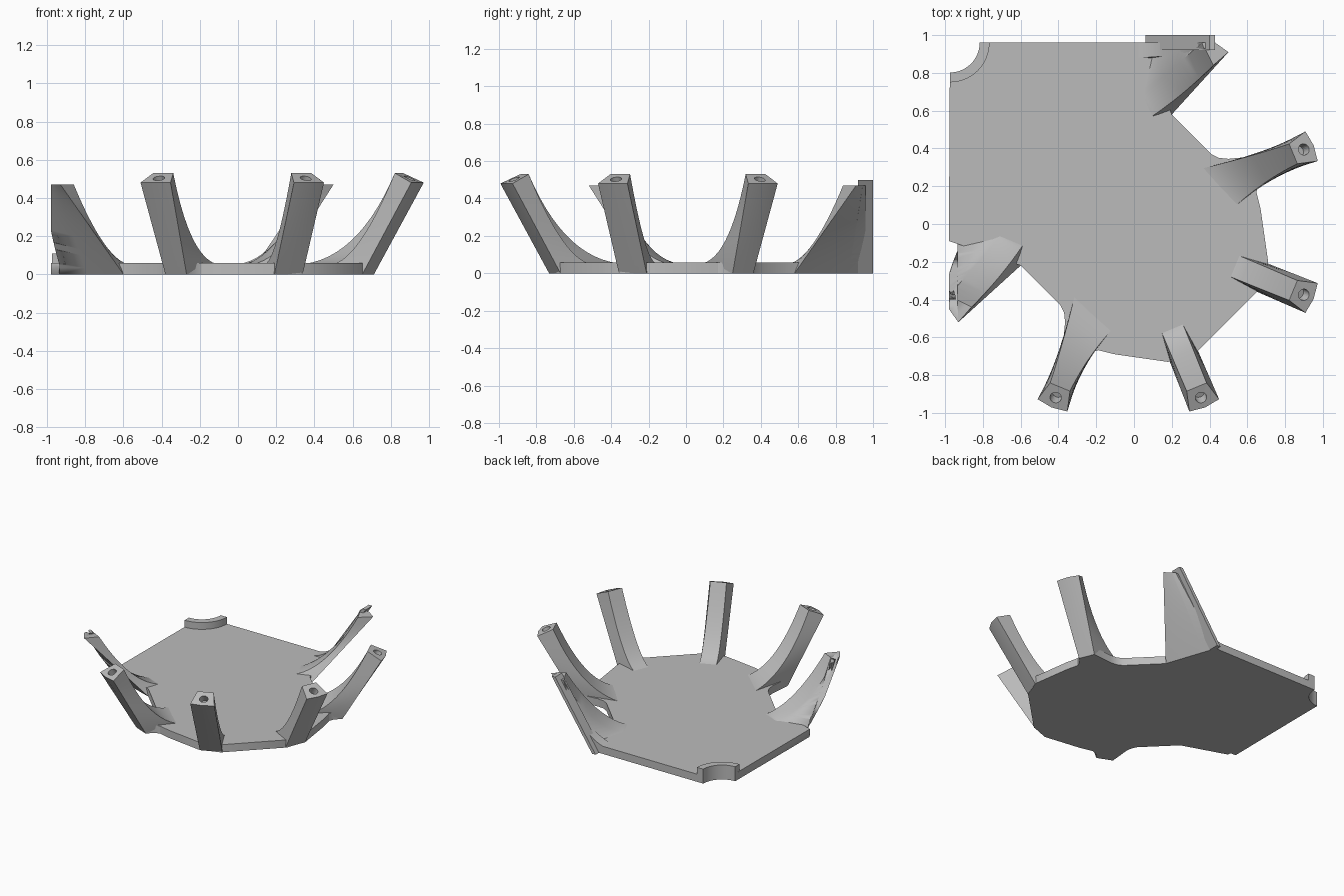
import bpy, bmesh, math
from mathutils import Vector

cube = bpy.data.objects.get("Cube")
if cube:
    bpy.data.objects.remove(cube, do_unlink=True)

grey = bpy.data.materials.new("plain grey")
grey.use_nodes = True
grey.diffuse_color = (0.5, 0.5, 0.5, 1)
grey.node_tree.nodes["Principled BSDF"].inputs["Base Color"].default_value = (0.5, 0.5, 0.5, 1)

CX, CY = -0.03, 0.01        # centre of the ring of arms
CORNER = (-0.975, 0.96)     # corner of the plate
TOP = 0.058                 # plate thickness


def mirror(p):
    """Reflect a point across the plate's diagonal."""
    return Vector((-p[1] - 0.02, -p[0] - 0.02, *p[2:]))


def finish(name, bm, angle=30):
    bmesh.ops.recalc_face_normals(bm, faces=bm.faces)
    mesh = bpy.data.meshes.new(name)
    bm.to_mesh(mesh)
    bm.free()
    mesh.materials.append(grey)
    obj = bpy.data.objects.new(name, mesh)
    bpy.context.collection.objects.link(obj)
    bpy.ops.object.select_all(action='DESELECT')
    obj.select_set(True)
    bpy.context.view_layer.objects.active = obj
    bpy.ops.object.shade_smooth_by_angle(angle=math.radians(angle))
    return obj


def loft(name, rings):
    """Skin a list of rings and cap both ends."""
    bm = bmesh.new()
    loops = [[bm.verts.new(p) for p in ring] for ring in rings]
    n = len(loops[0])
    for a, b in zip(loops, loops[1:]):
        for i in range(n):
            j = (i + 1) % n
            bm.faces.new((a[i], a[j], b[j], b[i]))
    bm.faces.new(loops[0])
    bm.faces.new(loops[-1])
    return finish(name, bm)


def slab(name, outline, z0, z1):
    return loft(name, [[(x, y, z) for x, y in outline] for z in (z0, z1)])


def cut(target, cutter):
    mod = target.modifiers.new("cut", 'BOOLEAN')
    mod.object = cutter
    mod.operation = 'DIFFERENCE'
    mod.solver = 'EXACT'
    bpy.ops.object.select_all(action='DESELECT')
    bpy.context.view_layer.objects.active = target
    target.select_set(True)
    bpy.ops.object.modifier_apply(modifier=mod.name)


def polar(angle, along, side, z):
    c, s = math.cos(angle), math.sin(angle)
    return Vector((CX + c * along - s * side, CY + s * along + c * side, z))


def arm(name, inner, bend, inner_top, outer, outer_top, bulge, steps=14):
    """Arm with a curved inner face and a straight, slightly rounded outer face."""
    rings = []
    for k in range(steps + 1):
        t = k / steps
        ins = [a * (1 - t) ** 2 + b * (2 * t * (1 - t)) + c * t * t
               for a, b, c in zip(inner, bend, inner_top)]
        outs = [a.lerp(b, t) for a, b in zip(outer, outer_top)]
        mid = (outs[0] + outs[1]) / 2 + bulge * t
        rings.append([ins[0], ins[1], outs[1], mid, outs[0]])
    return loft(name, rings)


def arc(radius, steps=16):
    return [(CORNER[0] + radius * math.cos(a), CORNER[1] - radius * math.sin(a))
            for a in (math.pi / 2 * k / steps for k in range(steps + 1))]


# Base plate, mirrored about its diagonal, with a round bite at the corner
half = [(0.07, 0.96), (0.2, 0.58), (0.37, 0.41), (0.41, 0.37), (0.45, 0.35),
        (0.5, 0.345), (0.658, 0.36), (0.704, 0.25), (0.66, 0.205), (0.648, 0.17),
        (0.67, 0.08), (0.71, -0.2), (0.66, -0.35)]
outline = half + [tuple(mirror(p)) for p in reversed(half)] + arc(0.158)[::-1]
plate = slab("base_plate", outline, 0, TOP)

# Raised lip around the corner bite
slab("corner_lip", arc(0.158) + arc(0.21)[::-1], 0.03, 0.11)


# Free standing arms with peg holes in their tips
def free_arm(name, degrees, inner, bend_width, base_width):
    a = math.radians(degrees)
    pts = lambda r, w, z: [polar(a, r, w, z), polar(a, r, -w, z)]
    obj = arm(name, [polar(a, r, s, 0.05) for r, s in inner],
              pts(0.735, bend_width, 0.06), pts(0.945, 0.057, 0.53),
              pts(0.77, base_width, 0), pts(1.05, 0.085, 0.48),
              polar(a, 0.012, 0, 0) - polar(a, 0, 0, 0))
    axis = polar(a, 0.275, 0, 0.48) - polar(a, 0, 0, 0)
    bpy.ops.mesh.primitive_cylinder_add(vertices=24, radius=0.03, depth=0.12,
                                        location=polar(a, 1.005, 0, 0.502))
    drill = bpy.context.object
    drill.rotation_mode = 'QUATERNION'
    drill.rotation_quaternion = axis.to_track_quat('Z', 'Y')
    bpy.context.view_layer.update()
    cut(obj, drill)
    bpy.data.objects.remove(drill, do_unlink=True)


straight = [(0.577, 0.06), (0.577, -0.06)]
fan = [(0.408, 0.123), (0.522, -0.151)]
fan_flipped = [(r, -s) for r, s in reversed(fan)]
free_arm("left_front_arm", -22.5, straight, 0.06, 0.08)
free_arm("front_left_arm", -67.5, straight, 0.06, 0.08)
free_arm("left_back_arm", 22.5, fan, 0.07, 0.06)
free_arm("front_right_arm", -112.5, fan_flipped, 0.07, 0.06)

# Two joining arms, flat on the plate's straight edges, each with a rib beside it
V = Vector
Z = 0.47
main = ([V((0, 0.65, 0.05)), V((0.05, 0.54, 0.05))],
        [V((0.2, 0.82, 0.06)), V((0.25, 0.67, 0.06))],
        [V((0.36, 0.96, Z)), V((0.42, 0.84, Z))],
        [V((0.07, 0.96, 0)), V((0.2, 0.58, 0))],
        [V((0.43, 0.96, Z)), V((0.5, 0.91, Z))])
rib = ([V((-0.03, 0.96, 0.05)), V((-0.03, 0.88, 0.05))],
       [V((0.21, 0.96, 0.06)), V((0.21, 0.88, 0.06))],
       [V((0.36, 0.96, Z)), V((0.37, 0.93, Z))],
       [V((0.07, 0.96, 0)), V((0.1, 0.87, 0))],
       [V((0.43, 0.96, Z)), V((0.45, 0.945, Z))])
slotted = [plate]
for name, parts in (("joining_arm", main), ("joining_rib", rib)):
    arm("back_" + name, *parts, V((0, 0, 0)))
    flipped = [[mirror(p) for p in pair] for pair in parts]
    slotted.append(arm("right_" + name, *flipped, V((0, 0, 0))))


# Slanted tongue on one joining arm, matching groove in the other
def strip(y0, y1, low, high):
    slope = 0.34 / 0.5
    return [[V((x + slope * z, y, z)) for x, y in
             ((0.06, y0), (0.09, y0), (0.09, y1), (0.06, y1))] for z in (low, high)]


loft("joining_tongue", strip(0.92, 1.0, 0, 0.5))
groove = loft("groove_cutter", [[mirror(p) for p in ring]
                                for ring in strip(0.915, 1.0, -0.05, 0.6)])
groove.hide_render = True
for part in slotted:
    cut(part, groove)
bpy.data.objects.remove(groove, do_unlink=True)
